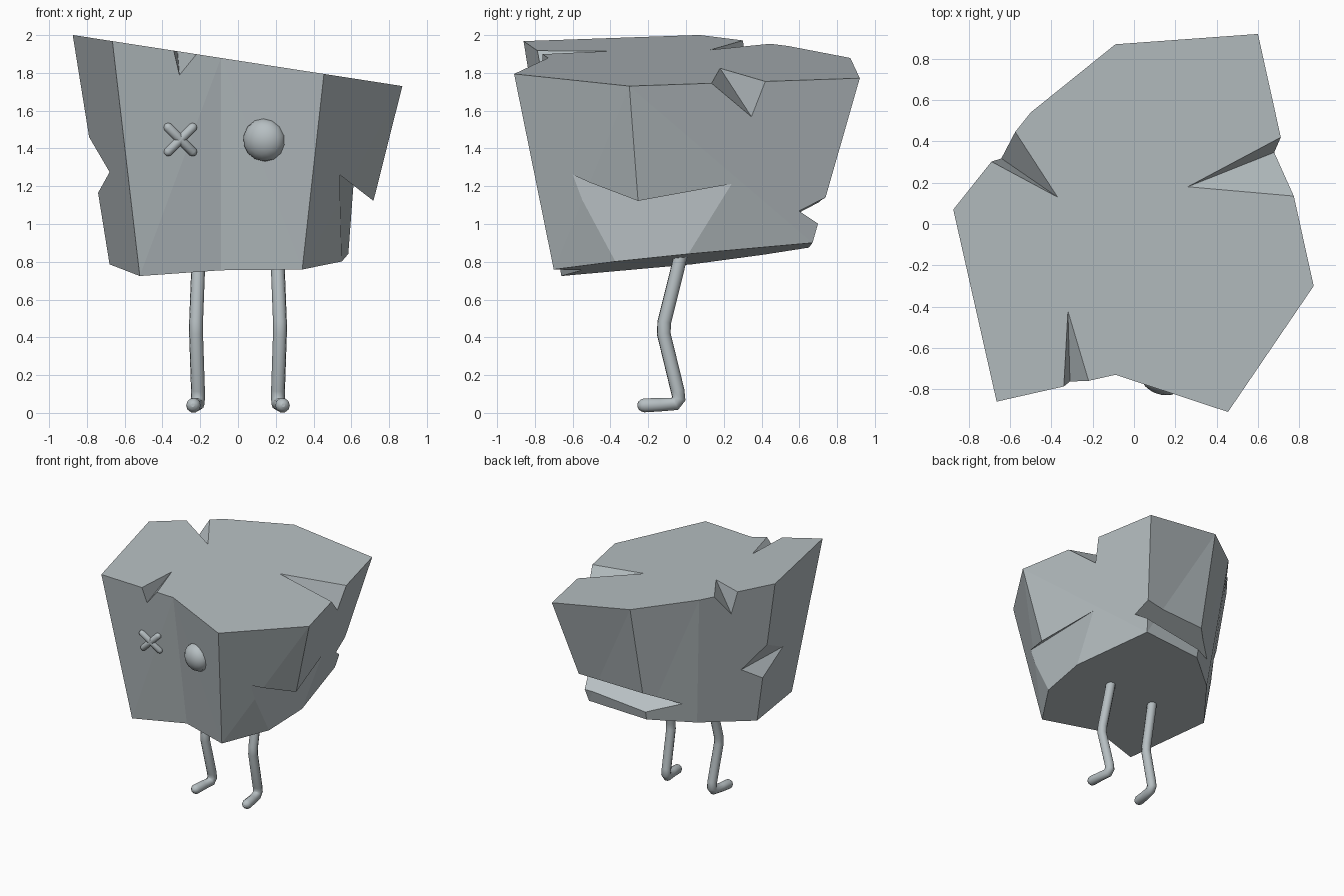
import bpy, bmesh, math
from mathutils import Vector, Matrix

if "Cube" in bpy.data.objects:
    bpy.data.objects.remove(bpy.data.objects["Cube"])

stone = bpy.data.materials.new("stone_grey")
stone.diffuse_color = (0.47, 0.52, 0.54, 1)
stone.use_nodes = True
stone.node_tree.nodes["Principled BSDF"].inputs["Base Color"].default_value = stone.diffuse_color


def add_mesh(name, bm):
    bmesh.ops.recalc_face_normals(bm, faces=bm.faces[:])
    me = bpy.data.meshes.new(name)
    bm.to_mesh(me)
    bm.free()
    ob = bpy.data.objects.new(name, me)
    bpy.context.collection.objects.link(ob)
    me.materials.append(stone)
    return ob


def bake(ob):
    # apply modifiers / turn curves into meshes
    bpy.ops.object.select_all(action='DESELECT')
    ob.select_set(True)
    bpy.context.view_layer.objects.active = ob
    bpy.ops.object.convert(target='MESH')


# Body: sloping top outline joined to a smaller tilted bottom outline
top = [(-.665, -.86), (-.09, -.73), (.455, -.91), (.87, -.30),
       (.60, .92), (-.09, .87), (-.50, .54), (-.875, .07)]
bottom = [(-.52, -.66), (-.09, -.55), (.34, -.70), (.641, -.231),
          (.43, .67), (-.09, .65), (-.39, .41), (-.68, .03)]
bm = bmesh.new()
tv = [bm.verts.new((x, y, 1.865 - .155 * x)) for x, y in top]
bv = [bm.verts.new((x, y, .814 + .045 * x + .1 * y)) for x, y in bottom]
bm.faces.new(tv)
bm.faces.new(bv[::-1])
n = len(top)
sides = [bm.faces.new((tv[i], bv[i], bv[(i + 1) % n], tv[(i + 1) % n])) for i in range(n)]
bmesh.ops.triangulate(bm, faces=sides)
body = add_mesh("rock_body", bm)

# Cracks: two ends of the inner crease, then one point on each wall
cracks = {
    "front_top": ((-.32, -.42, 1.915), (-.31, -.758, 1.79), (-.34, -.787, 1.918), (-.22, -.759, 1.899)),
    "right_top": ((.26, .18, 1.825), (.675, .345, 1.57), (.775, .135, 1.745), (.711, .42, 1.755)),
    "back_left_top": ((-.37, .13, 1.922), (-.643, .318, 1.78), (-.575, .446, 1.954), (-.69, .302, 1.972)),
    "left_middle": ((-.645, .188, 1.264), (-.68, -.315, 1.275), (-.795, .053, 1.47), (-.741, .042, 1.165)),
    "back_low": ((.504, .60, 1.07), (-.298, .503, 1.01), (.19, .72, 1.127), (.18, .685, .97)),
    "right_low": ((.54, -.584, 1.26), (.615, .28, 1.21), (.72, -.255, 1.12), (.568, -.165, .82)),
}
cutters = []
for name, pts in cracks.items():
    a, b, l, r = map(Vector, pts)
    mid = (a + b) / 2
    corners = (a + (a - b) * .6, b + (b - a) * .6, mid + (l - mid) * 4, mid + (r - mid) * 4)
    cb = bmesh.new()
    v = [cb.verts.new(p) for p in corners]
    for f in ((0, 1, 2), (0, 3, 1), (0, 2, 3), (1, 3, 2)):
        cb.faces.new([v[i] for i in f])
    cutter = add_mesh(name + "_cutter", cb)
    cutter.hide_render = True
    cutters.append(cutter)
    mod = body.modifiers.new(name, 'BOOLEAN')
    mod.operation = 'DIFFERENCE'
    mod.solver = 'EXACT'
    mod.object = cutter
bake(body)
for c in cutters:
    bpy.data.objects.remove(c, do_unlink=True)


def tube(name, path, radius):
    # path points are (x, y, z, relative radius)
    cu = bpy.data.curves.new(name, 'CURVE')
    cu.dimensions = '3D'
    cu.bevel_depth = radius
    cu.bevel_resolution = 3
    cu.use_fill_caps = True
    sp = cu.splines.new('POLY')
    sp.points.add(len(path) - 1)
    for p, (x, y, z, w) in zip(sp.points, path):
        p.co = (x, y, z, 1)
        p.radius = w
    sp.use_smooth = True
    ob = bpy.data.objects.new(name, cu)
    bpy.context.collection.objects.link(ob)
    cu.materials.append(stone)
    bake(ob)
    bpy.ops.object.shade_smooth_by_angle(angle=math.radians(50))
    return ob


# Legs: bent tubes with rounded toes
leg = [(.208, -.02, .87, 1), (.212, -.05, .74, 1), (.222, -.115, .48, 1), (.222, -.118, .42, 1),
       (.212, -.045, .12, 1), (.212, -.038, .075, 1), (.214, -.06, .047, 1), (.228, -.14, .043, 1),
       (.236, -.22, .04, 1.05), (.238, -.238, .04, .88), (.239, -.25, .04, .6), (.24, -.256, .04, .25)]
for side, s in (("left", -1), ("right", 1)):
    tube(side + "_leg", [(s * x, y, z, w) for x, y, z, w in leg], .037)

# Crossed-out eye: two round-ended bars lying on the front face
for i, s in enumerate((1, -1)):
    path = []
    for t, w in ((-1, .3), (-.94, .75), (-.82, 1), (.82, 1), (.94, .75), (1, .3)):
        dx, dz = .08 * t, .08 * t * s
        path.append((-.305 + dx, -.718 + .226 * dx - .147 * dz, 1.447 + dz, w))
    tube("cross_eye_bar_%d" % (i + 1), path, .025)

# Round eye: flattened ball, sunk halfway into the front face
bm = bmesh.new()
bmesh.ops.create_uvsphere(bm, u_segments=14, v_segments=10, radius=1)
turn = Matrix.Rotation(-math.radians(18), 4, 'Z') @ Matrix.Rotation(math.radians(8), 4, 'X')
bm.transform(Matrix.Translation((.14, -.738, 1.445)) @ turn @ Matrix.Diagonal((.115, .088, .115, 1))
             @ Matrix.Rotation(math.pi / 2, 4, 'X'))
for f in bm.faces:
    f.smooth = True
add_mesh("round_eye", bm)
